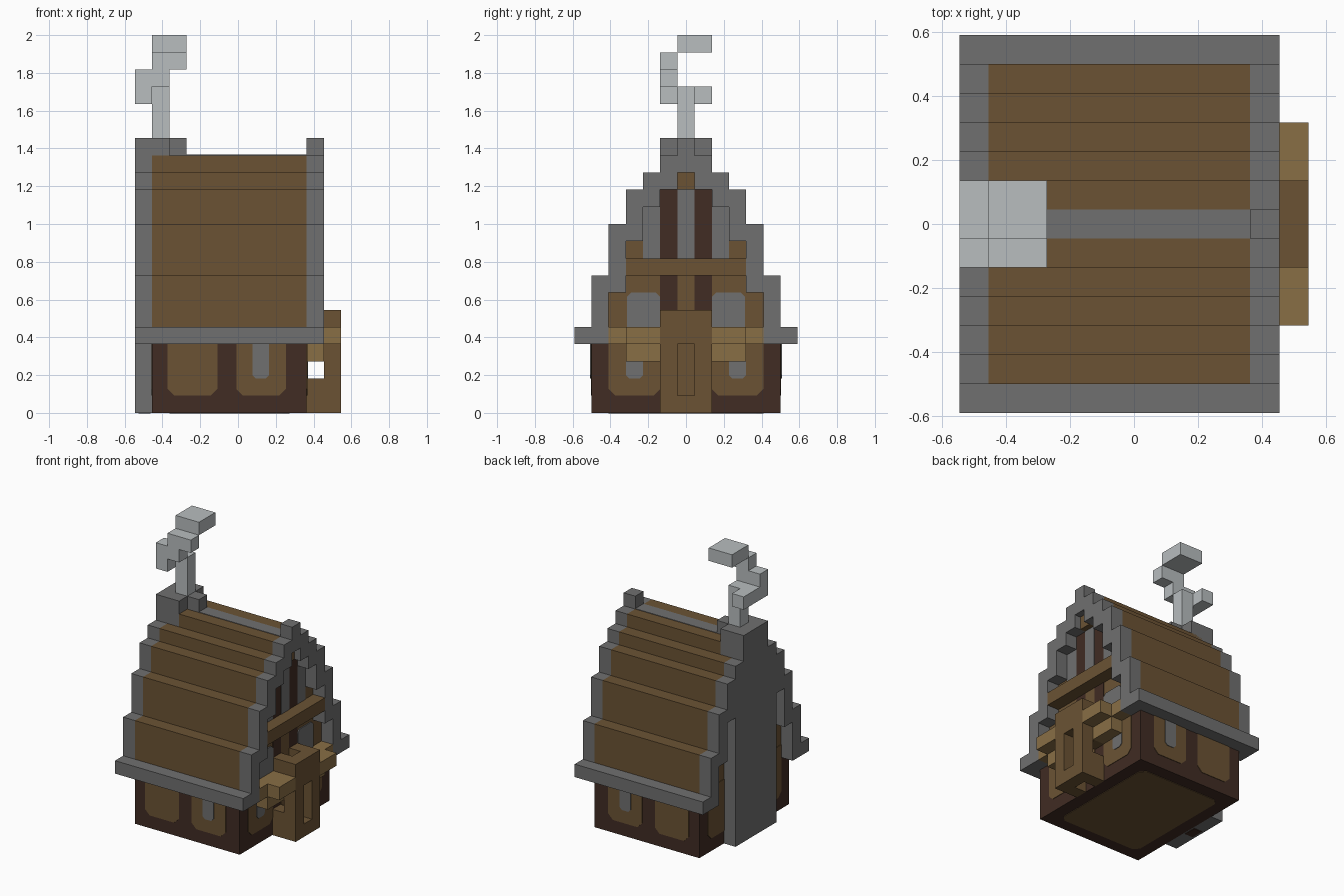
import bpy, bmesh

if "Cube" in bpy.data.objects:
    bpy.data.objects.remove(bpy.data.objects["Cube"], do_unlink=True)

U = 1 / 11  # one building block


def material(name, rgb):
    mat = bpy.data.materials.new(name)
    mat.use_nodes = True
    mat.diffuse_color = (*rgb, 1)
    mat.node_tree.nodes["Principled BSDF"].inputs["Base Color"].default_value = (*rgb, 1)
    return mat


stone = material("grey stone", (.16, .16, .16))
timber = material("brown timber", (.147, .086, .034))
dark = material("dark timber", (.052, .025, .017))
tan = material("light timber", (.25, .157, .06))
smoke_grey = material("pale smoke", (.48, .51, .52))


def finish(name, bm, mat):
    bmesh.ops.recalc_face_normals(bm, faces=bm.faces)
    mesh = bpy.data.meshes.new(name)
    bm.to_mesh(mesh)
    bm.free()
    mesh.materials.append(mat)
    obj = bpy.data.objects.new(name, mesh)
    bpy.context.collection.objects.link(obj)
    return obj


def prism(bm, outline, depth, place):
    """Extrude a 2D outline between two depths; place maps (a, b, d) to x, y, z."""
    ends = [[bm.verts.new(place(a, b, d)) for a, b in outline] for d in depth]
    for end in ends:
        bm.faces.new(end)
    for i in range(len(outline)):
        bm.faces.new((ends[0][i - 1], ends[0][i], ends[1][i], ends[1][i - 1]))


def blocks(name, mat, boxes, mirror=False):
    """Boxes as (x range, y range, z range) in blocks, mirrored over y if asked."""
    bm = bmesh.new()
    for x, y, z in boxes:
        for side in ((1, -1) if mirror else (1,)):
            corners = [(x[0], y[0]), (x[1], y[0]), (x[1], y[1]), (x[0], y[1])]
            prism(bm, corners, z,
                  lambda a, b, d: ((a - 6) * U, side * b * U, d * U))
    return finish(name, bm, mat)


def plate(name, mat, axis, at, across, up, cut=0, cut_top=0, layer=1):
    """Thin painted panel on a wall; at = wall coordinate, outward sign in at[1]."""
    (l, r), (b, t) = across, up
    outline = [(l + cut, b), (r - cut, b)]
    outline += [(r, b + cut)] if cut else []
    outline += [(r, t - cut_top)]
    outline += [(r - cut_top, t), (l + cut_top, t)] if cut_top else []
    outline += [(l, t - cut_top)]
    outline += [(l, b + cut)] if cut else []
    pos, sign = at
    thick = sign * .04 * layer
    place = {"x": lambda a, b, d: ((d - 6) * U, a * U, b * U),
             "y": lambda a, b, d: ((a - 6) * U, d * U, b * U),
             "z": lambda a, b, d: ((a - 6) * U, b * U, d * U)}[axis]
    bm = bmesh.new()
    prism(bm, outline, (pos, pos + thick), place)
    return finish(name, bm, mat)


# Ground floor and roof core; each roof tier is (half width, bottom, top)
blocks("ground_floor", dark, [((1, 10), (-5.5, 5.5), (0, 4))])
blocks("attic_floor", timber, [((1, 10), (-5.5, 5.5), (4, 5))])
tiers = [(5.5, 5, 8), (4.5, 8, 11), (3.5, 11, 13), (2.5, 13, 14), (1.5, 14, 15)]
blocks("roof", timber, [((1, 10), (-w, w), (low, high)) for w, low, high in tiers])
plate("ridge_strip", stone, "z", (15, 1), (2, 10), (-.5, .5))
blocks("eaves", stone, [((0, 11), (5.5, 6.5), (4, 5))], mirror=True)

# Stepped stone trim on both gables
for label, x in (("front", (10, 11)), ("rear", (0, 1))):
    steps = [(x, (4.5, 5.5), (4, 5))]
    for w, low, high in tiers[:3]:
        steps.append((x, (w - 1, w), (low, high - 1)))
        steps.append((x, (w - 2, w), (high - 1, high)))
    steps.append((x, (.5, 2.5), (13, 14)))
    blocks(label + "_gable_trim", stone, steps, mirror=True)
    blocks(label + "_gable_cap", stone, [(x, (-1.5, 1.5), (14, 15)),
                                         (x, (-.5, .5), (15, 16))])
blocks("ridge_beam_end", timber, [((10, 10.5), (-.5, .5), (13, 14))])
blocks("gable_beam", timber, [((10, 11), (-3.5, 3.5), (8, 9))])

# Chimney
blocks("chimney", stone, [((0, 1), (-2.5, 2.5), (0, 14)),
                          ((0, 2), (-1.5, 1.5), (14, 16)),
                          ((2, 3), (-.5, .5), (15, 16))])
plate("chimney_flue", dark, "z", (0, -1), (.2, .9), (-.5, .5))

# Curling smoke
blocks("smoke", smoke_grey, [((1, 2), (-.5, .5), (16, 19)),
                             ((0, 1), (-1.5, 1.5), (18, 19)),
                             ((0, 2), (-1.5, -.5), (19, 20)),
                             ((1, 3), (-1.5, -.5), (20, 21)),
                             ((1, 3), (-.5, 1.5), (21, 22))])

# Door porch with an open slot
outer = (11, 12)
blocks("porch_sides", timber, [(outer, (.5, 1.5), (0, 6)),
                               ((10, 11), (.5, 1.5), (0, 2)),
                               ((10, 11), (.5, 1.5), (3, 6))], mirror=True)
blocks("porch_door", timber, [(outer, (-.5, .5), (0, 1)),
                              (outer, (-.5, .5), (4, 6))])

# Window boxes beside the porch
blocks("window_boxes", tan, [((10, 11), (1.5, 3.5), (3, 4)),
                             ((10, 11), (1.5, 4.5), (4, 5)),
                             (outer, (1.5, 3.5), (4, 5))], mirror=True)


def span(side, low, high):
    return tuple(sorted((side * low, side * high)))


# Painted panels on the long walls
for side in (-1, 1):
    wall = (side * 5.5, side)
    for left in (2, 6):
        plate("wall_panel", timber, "y", wall, (left - .1, left + 2.8), (1, 4), cut=.4)
    plate("wall_window", stone, "y", wall, (6.85, 7.8), (2, 4), cut=.2, layer=2)

# Painted panels on the gable walls
front, rear = (10, 1), (1, -1)
plate("doorway", timber, "x", front, (-.5, .5), (1, 9))
for side in (-1, 1):
    for wall in (front, rear):
        plate("gable_panel", timber, "x", wall, span(side, 1.5, 4.5), (1, 5), cut=.4)
    plate("gable_post", dark, "x", front, span(side, .5, 1.5), (4, 13))
    plate("gable_window", stone, "x", front, span(side, 1.5, 3.45), (4.9, 7),
          cut_top=.25, layer=2)
    plate("low_window", stone, "x", front, span(side, 2.5, 3.5), (2, 4), cut=.2, layer=2)
    plate("attic_side_window", stone, "x", front, span(side, 1.5, 2.5), (9, 12))
plate("attic_window", stone, "x", front, (-.5, .5), (9, 13), layer=2)

# Underside panel
plate("floor_panel", timber, "z", (0, -1), (2, 9), (-4.5, 4.5), cut=.4, cut_top=.4)
